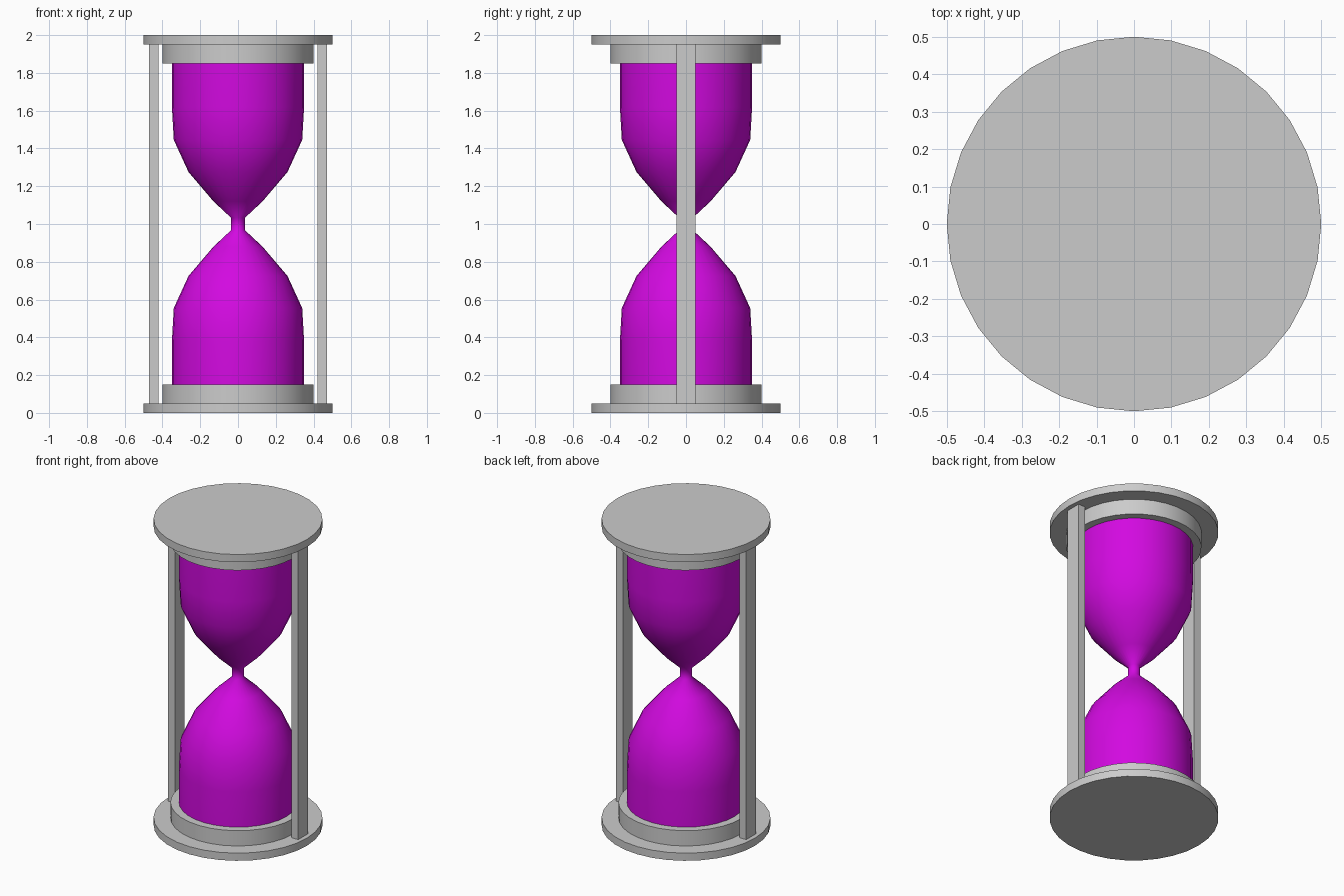
import bpy
from math import cos, sin, pi, radians

SIDES = 32

cube = bpy.data.objects.get("Cube")
if cube:
    bpy.data.objects.remove(cube, do_unlink=True)


def make_material(name, colour):
    mat = bpy.data.materials.new(name)
    mat.use_nodes = True
    mat.diffuse_color = colour
    mat.node_tree.nodes["Principled BSDF"].inputs["Base Color"].default_value = colour
    return mat


def finish(obj, name, mat, smooth=None):
    obj.name = name
    obj.data.materials.append(mat)
    if smooth:
        bpy.ops.object.select_all(action="DESELECT")
        obj.select_set(True)
        bpy.context.view_layer.objects.active = obj
        bpy.ops.object.shade_smooth_by_angle(angle=radians(smooth))


def disc(name, radius, low, high, mat):
    bpy.ops.mesh.primitive_cylinder_add(vertices=SIDES, radius=radius, depth=high - low,
                                        location=(0, 0, (low + high) / 2))
    finish(bpy.context.object, name, mat, 30)


def lathe(name, profile, mat):
    verts = [(r * sin(2 * pi * i / SIDES), r * cos(2 * pi * i / SIDES), z)
             for r, z in profile for i in range(SIDES)]
    faces = []
    for row in range(len(profile) - 1):
        for i in range(SIDES):
            a, b = row * SIDES + i, row * SIDES + (i + 1) % SIDES
            faces.append((b, a, a + SIDES, b + SIDES))
    # Close both ends
    faces.append(tuple(range(SIDES)))
    faces.append(tuple(reversed(range(len(verts) - SIDES, len(verts)))))
    mesh = bpy.data.meshes.new(name)
    mesh.from_pydata(verts, [], faces)
    obj = bpy.data.objects.new(name, mesh)
    bpy.context.collection.objects.link(obj)
    finish(obj, name, mat, 50)


grey = make_material("frame grey", (0.6, 0.6, 0.6, 1))
magenta = make_material("glass magenta", (0.65, 0.003, 0.75, 1))

# End plates and the collars that hold the glass
disc("bottom_plate", 0.5, 0, 0.05, grey)
disc("bottom_collar", 0.4, 0.05, 0.15, grey)
disc("top_collar", 0.4, 1.85, 1.95, grey)
disc("top_plate", 0.5, 1.95, 2, grey)

# Glass: lower bulb profile mirrored about the neck
lower = [(0.35, 0.14), (0.35, 0.38), (0.34, 0.555), (0.262, 0.725),
         (0.13, 0.88), (0.037, 0.967)]
lathe("glass", lower + [(r, 2 - z) for r, z in reversed(lower)], magenta)

# Side posts
for name, side in (("left_post", 1), ("right_post", -1)):
    bpy.ops.mesh.primitive_cube_add(size=1, location=(side * 0.445, 0, 1))
    post = bpy.context.object
    post.scale = (0.05, 0.1, 1.9)
    bpy.ops.object.transform_apply(location=False, rotation=False, scale=True)
    finish(post, name, grey)
